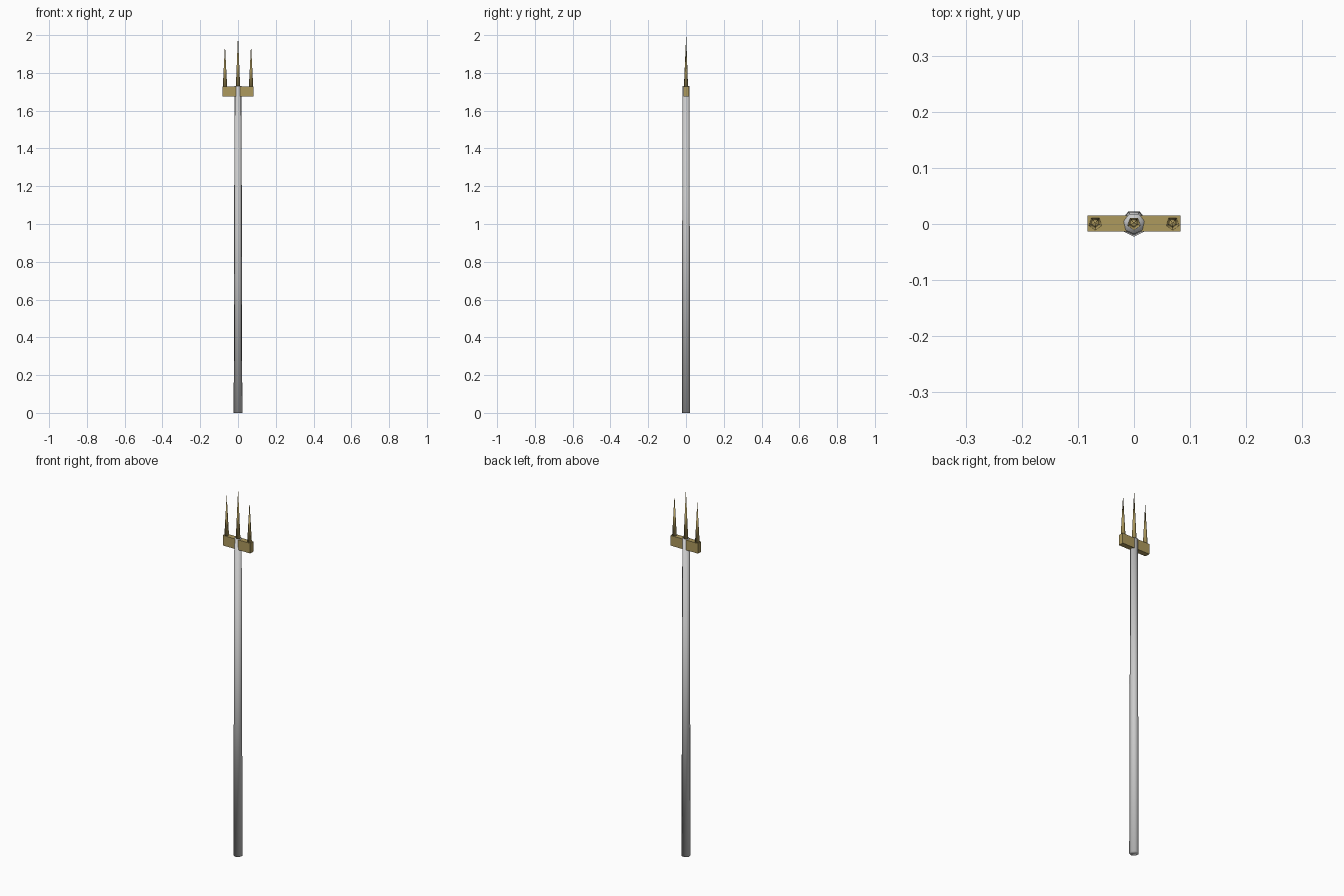
import bpy
from math import pi

if "Cube" in bpy.data.objects:
    bpy.data.objects.remove(bpy.data.objects["Cube"])

CY = 0.001  # odd-sided pole: axis sits slightly behind the bounding-box centre

gold = bpy.data.materials.new("gold")
gold.diffuse_color = (0.42, 0.32, 0.11, 1)
gold.use_nodes = True
gold.node_tree.nodes["Principled BSDF"].inputs["Base Color"].default_value = gold.diffuse_color


def taper(name, x, sides, r_bottom, r_top, z0, z1, mat=None):
    """Upright tapered prism or spike with one corner facing the front."""
    bpy.ops.mesh.primitive_cone_add(
        vertices=sides, radius1=r_bottom, radius2=r_top, depth=z1 - z0,
        location=(x, CY, (z0 + z1) / 2), rotation=(0, 0, pi))
    ob = bpy.context.object
    ob.name = name
    bpy.ops.object.shade_smooth()
    if mat:
        ob.data.materials.append(mat)
    return ob


# Seven-sided pole, slightly narrower at the top
taper("pole", 0, 7, 0.0235, 0.019, 0, 1.73)

# Crossbar carrying the prongs
bpy.ops.mesh.primitive_cube_add(size=1, location=(0, CY, 1.7015))
bar = bpy.context.object
bar.name = "crossbar"
bar.scale = (0.166, 0.028, 0.055)
bpy.ops.object.transform_apply(location=False, rotation=False, scale=True)
bar.data.materials.append(gold)

# Five-sided spikes, the middle one taller
for name, x, tip in (("left_prong", -0.069, 1.95),
                     ("middle_prong", 0, 2.0),
                     ("right_prong", 0.069, 1.95)):
    taper(name, x, 5, 0.012, 0, 1.728, tip, gold)
